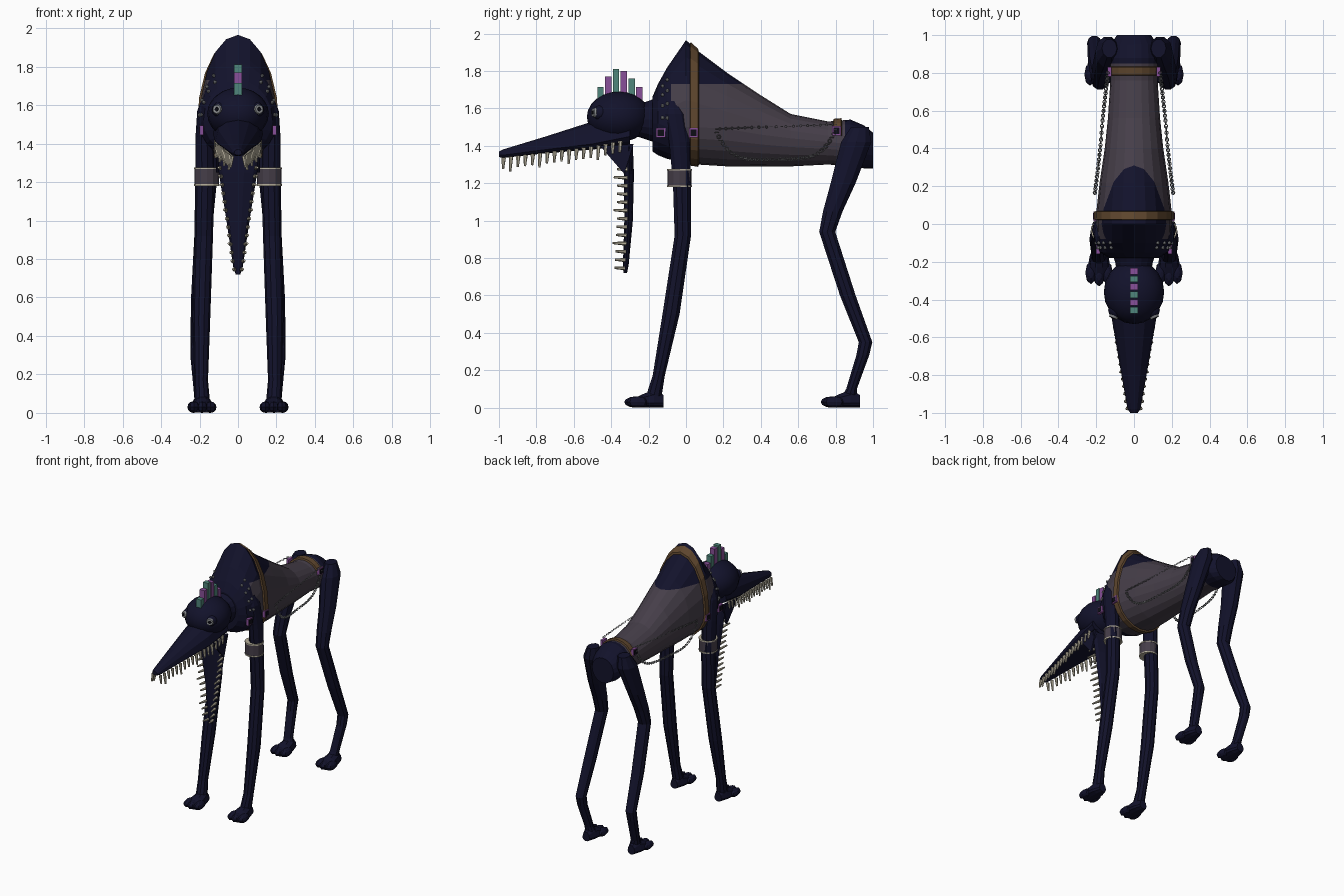
import bpy, bmesh, math
from mathutils import Vector, Matrix

if "Cube" in bpy.data.objects:
    bpy.data.objects.remove(bpy.data.objects["Cube"])


def material(name, r, g, b):
    m = bpy.data.materials.new(name)
    m.use_nodes = True
    m.diffuse_color = (r, g, b, 1)
    m.node_tree.nodes["Principled BSDF"].inputs["Base Color"].default_value = (r, g, b, 1)
    return m


NAVY = material("navy hide", .006, .006, .024)
CLOTH = material("plum cloth", .06, .048, .066)
BROWN = material("brown leather", .11, .06, .026)
TEAL = material("teal", .08, .24, .2)
PURPLE = material("purple", .25, .08, .32)
BONE = material("bone", .48, .44, .34)
SILVER = material("silver", .25, .26, .27)
BLACK = material("black", .004, .004, .008)


def finish(name, bm, *mats, smooth=False):
    bmesh.ops.recalc_face_normals(bm, faces=bm.faces)
    me = bpy.data.meshes.new(name)
    bm.to_mesh(me)
    bm.free()
    for m in mats:
        me.materials.append(m)
    ob = bpy.data.objects.new(name, me)
    bpy.context.collection.objects.link(ob)
    if smooth:
        for p in me.polygons:
            p.use_smooth = True
    return ob


def loft(bm, rings, caps=True):
    loops = [[bm.verts.new(p) for p in r] for r in rings]
    n = len(loops[0])
    for a, b in zip(loops, loops[1:]):
        for i in range(n):
            bm.faces.new((a[i], a[(i + 1) % n], b[(i + 1) % n], b[i]))
    if caps:
        bm.faces.new(loops[0])
        bm.faces.new(loops[-1])


def angles(n):
    return [2 * math.pi * i / n for i in range(n)]


def cross_point(y, w, lo, mid, top, a, off=0):
    s = math.sin(a)
    return Vector(((w + off) * math.cos(a), y, mid + s * ((top - mid if s > 0 else mid - lo) + off)))


def cross_ring(spec, n=16, off=0):
    return [cross_point(*spec, a, off) for a in angles(n)]


def flat_ring(z, x, y, rx, ry, n=10):
    return [(x + rx * math.cos(a), y + ry * math.sin(a), z) for a in angles(n)]


def box(bm, centre, size):
    bmesh.ops.create_cube(bm, size=1, matrix=Matrix.Translation(centre) @ Matrix.Diagonal((*size, 1)))


def ball(bm, centre, radii, u=12, v=8):
    bmesh.ops.create_uvsphere(bm, u_segments=u, v_segments=v, radius=1,
                              matrix=Matrix.Translation(centre) @ Matrix.Diagonal((*radii, 1)))


def cone(bm, base, direction, length, r1, r2, n=6):
    d = Vector(direction).normalized()
    m = Matrix.Translation(Vector(base) + d * length / 2) @ d.to_track_quat('Z', 'Y').to_matrix().to_4x4()
    bmesh.ops.create_cone(bm, cap_ends=True, segments=n, radius1=r1, radius2=r2, depth=length, matrix=m)


def lerp_table(table, y):
    for a, b in zip(table, table[1:]):
        if y <= b[0]:
            t = (y - a[0]) / (b[0] - a[0])
            return [p + (q - p) * t for p, q in zip(a, b)]
    return table[-1]


# Body: y, half width, bottom, middle, top
BODY = [(-.18, .13, 1.37, 1.52, 1.66), (-.15, .18, 1.35, 1.52, 1.73), (-.1, .2, 1.33, 1.5, 1.82),
        (0, .2, 1.31, 1.5, 1.965), (.06, .2, 1.3, 1.5, 1.91), (.22, .182, 1.29, 1.49, 1.79),
        (.4, .155, 1.29, 1.46, 1.67), (.56, .138, 1.29, 1.44, 1.57), (.76, .125, 1.3, 1.42, 1.53),
        (.88, .13, 1.29, 1.41, 1.54), (.95, .125, 1.28, 1.39, 1.51), (1, .09, 1.28, 1.38, 1.47)]
bm = bmesh.new()
loft(bm, [cross_ring(s, 20) for s in BODY])
for co, no in (((0, -.08, 0), (0, 1, 0)), ((0, .85, 0), (0, 1, 0)), ((0, 0, 1.73), (0, 0, 1))):
    bmesh.ops.bisect_plane(bm, geom=bm.verts[:] + bm.edges[:] + bm.faces[:], plane_co=co, plane_no=no)
for f in bm.faces:
    c = f.calc_center_median()
    f.material_index = int(-.08 < c.y < .85 and c.z < 1.73)
finish("body", bm, NAVY, CLOTH)

# Leather straps around the chest and over the rump
bm = bmesh.new()
loft(bm, [cross_ring(lerp_table(BODY, y), 20, o) for y, o in
          ((.02, -.005), (.025, .012), (.065, .012), (.07, -.005))], False)
finish("chest_strap", bm, BROWN)
bm = bmesh.new()
loft(bm, [cross_ring(lerp_table(BODY, y), 20, o) for y, o in
          ((.785, -.005), (.79, .012), (.83, .012), (.835, -.005))], False)
bmesh.ops.delete(bm, geom=[f for f in bm.faces if f.calc_center_median().z < 1.44], context='FACES')
finish("rump_strap", bm, BROWN)

# Neck and head
bm = bmesh.new()
loft(bm, [cross_ring(s) for s in ((-.26, .09, 1.45, 1.54, 1.62), (-.2, .1, 1.43, 1.54, 1.64),
                                  (-.12, .13, 1.4, 1.54, 1.67))])
finish("neck", bm, NAVY)
bm = bmesh.new()
ball(bm, (0, -.36, 1.555), (.16, .17, .135), 20, 12)
finish("head", bm, NAVY, smooth=True)
SNOUT = [(-1, .02, 1.34, 1.35, 1.37), (-.98, .034, 1.335, 1.35, 1.38), (-.75, .075, 1.36, 1.38, 1.45),
         (-.5, .118, 1.38, 1.41, 1.53), (-.3, .13, 1.4, 1.45, 1.6)]
bm = bmesh.new()
loft(bm, [cross_ring(s, 12) for s in SNOUT])
finish("snout", bm, NAVY)

# Hanging jaw: z, x, y, radii
JAW = [(.72, 0, -.325, .012, .01), (.76, 0, -.322, .025, .016), (1, 0, -.307, .06, .024),
       (1.25, 0, -.305, .1, .028), (1.4, 0, -.305, .12, .022)]
bm = bmesh.new()
loft(bm, [flat_ring(*s) for s in JAW])
finish("lower_jaw", bm, NAVY)
bm = bmesh.new()
for s in (-1, 1):
    loft(bm, [[(s * x, -.46, 1.4), (s * x, -.33, 1.25), (s * x, -.28, 1.41)] for x in (.1, .115)])
finish("cheek_skin", bm, NAVY)

# Teeth
bm = bmesh.new()
for s in (-1, 1):
    for i in range(17):
        y = -.975 + i * .039
        _, w, lo, mid, _ = lerp_table(SNOUT, y)
        cone(bm, (s * w * .88, y, mid - .015), (s * .15, -.05, -1), .06 + .018 * (i % 4 == 1), .012, .006)
    for i in range(13):
        z = .745 + i * .044
        _, _, y, rx, ry = lerp_table(JAW, z)
        cone(bm, (s * rx * .9, y - ry * .3, z), (s * .15, -1, .05), .055 + .018 * (i % 4 == 3), .011, .006)
finish("teeth", bm, BONE)

# Eyes: lid bulge, ring and pupil
lids, rims, pupils = bmesh.new(), bmesh.new(), bmesh.new()
for s in (-1, 1):
    c, d = Vector((s * .092, -.455, 1.575)), Vector((s * .4, -.9, .08)).normalized()
    ball(lids, c, (.045, .045, .042))
    cone(rims, c + d * .035, d, .012, .026, .022, 12)
    cone(pupils, c + d * .045, d, .005, .012, .01, 10)
finish("eye_lids", lids, NAVY, smooth=True)
finish("eye_rims", rims, SILVER)
finish("pupils", pupils, BLACK)

# Crest of alternating blocks
crests = [bmesh.new(), bmesh.new()]
for i, top in enumerate((1.715, 1.77, 1.81, 1.8, 1.76, 1.715)):
    lo = 1.63
    box(crests[i % 2], (0, -.457 + i * .0415, (lo + top) / 2), (.04, .034, top - lo))
finish("crest_teal", crests[0], TEAL)
finish("crest_purple", crests[1], PURPLE)

# Legs: z, x, y, radii
FRONT = [(1.64, .165, -.07, .02, .03), (1.57, .172, -.06, .04, .06), (1.42, .175, -.035, .047, .058),
         (1.2, .172, -.022, .05, .05), (.92, .178, -.017, .048, .046), (.5, .19, -.08, .046, .048),
         (.17, .192, -.146, .036, .034), (.05, .185, -.175, .04, .045)]
BACK = [(1.5, .13, .93, .04, .05), (1.42, .14, .91, .065, .085), (1.2, .165, .84, .055, .07),
        (1.05, .175, .785, .05, .055), (.94, .18, .755, .046, .045), (.6, .2, .865, .044, .044),
        (.35, .21, .96, .038, .038), (.28, .21, .945, .036, .036), (.1, .195, .885, .034, .03),
        (.05, .185, .87, .04, .045)]
for name, rings, toe, fx in (("front", FRONT, -.33, .185), ("back", BACK, .72, .19)):
    for side, s in (("left", 1), ("right", -1)):
        bm = bmesh.new()
        loft(bm, [flat_ring(z, s * x, y, rx, ry) for z, x, y, rx, ry in rings])
        finish(f"{name}_{side}_leg", bm, NAVY)
        bm = bmesh.new()
        foot = [(.04, .05, .045), (.1, .06, .075), (.16, .05, .1), (.21, .03, .07)]
        loft(bm, [[p + Vector((s * fx, 0, 0)) for p in cross_ring((toe + y, w, 0, .025, h), 10)]
                  for y, w, h in foot])
        for k in (-1, 0, 1):
            ball(bm, (s * fx + k * .043, toe + .06 + abs(k) * .012, .03), (.03, .06, .03), 8, 6)
        finish(f"{name}_{side}_foot", bm, NAVY)

# Arm bands with pale edges
bands, trims = bmesh.new(), bmesh.new()
for s in (-1, 1):
    loft(bands, [flat_ring(z, s * .162, -.035, .064, .064, 12) for z in (1.185, 1.27)])
    for z in (1.18, 1.267):
        loft(trims, [flat_ring(z + h, s * .162, -.035, .067, .067, 12) for h in (0, .009)])
finish("arm_bands", bands, CLOTH)
finish("arm_band_trims", trims, BONE)

# Buckles
frames, hearts = bmesh.new(), bmesh.new()
for s in (-1, 1):
    for x, y, z in ((.19, -.135, 1.47), (.205, .04, 1.47), (.13, .805, 1.48)):
        box(frames, (s * x, y, z), (.02, .05, .05))
        box(hearts, (s * (x + .01), y, z), (.006, .034, .034))
finish("buckles", frames, PURPLE)
finish("buckle_centres", hearts, BLACK)

# Chains: one taut and one slack on each flank
bpy.ops.mesh.primitive_torus_add(major_segments=8, minor_segments=4, major_radius=.009, minor_radius=.0028)
link_ob = bpy.context.object
link = link_ob.data
bpy.data.objects.remove(link_ob)
bm = bmesh.new()
for s in (-1, 1):
    for sag, n, size in ((0, 34, .7), (1, 52, 1)):
        for i in range(n + 1):
            t = i / n
            u = 2 * t - 1
            y = .165 + .635 * (.5 + .5 * math.copysign(abs(u) ** .85, u))
            z = 1.32 + .15 * u ** 4 + .015 * t if sag else 1.49 + .025 * t
            m = (Matrix.Translation((s * (.207 - .07 * t), y, z)) @ Matrix.Rotation(i % 2 * math.pi / 2, 4, 'Y')
                 @ Matrix.Diagonal((size, size, size, 1)))
            start = len(bm.verts)
            bm.from_mesh(link)
            bm.verts.ensure_lookup_table()
            bmesh.ops.transform(bm, matrix=m, verts=bm.verts[start:])
finish("side_chains", bm, SILVER)
bpy.data.meshes.remove(link)

# Studs along the front of the shoulder
bm = bmesh.new()
for y in (-.125, -.1):
    for k in (.15, .4, .65, .9):
        for a in (k, math.pi - k):
            ball(bm, cross_point(*lerp_table(BODY, y), a, .003), (.01, .01, .01), 6, 4)
finish("studs", bm, SILVER)
